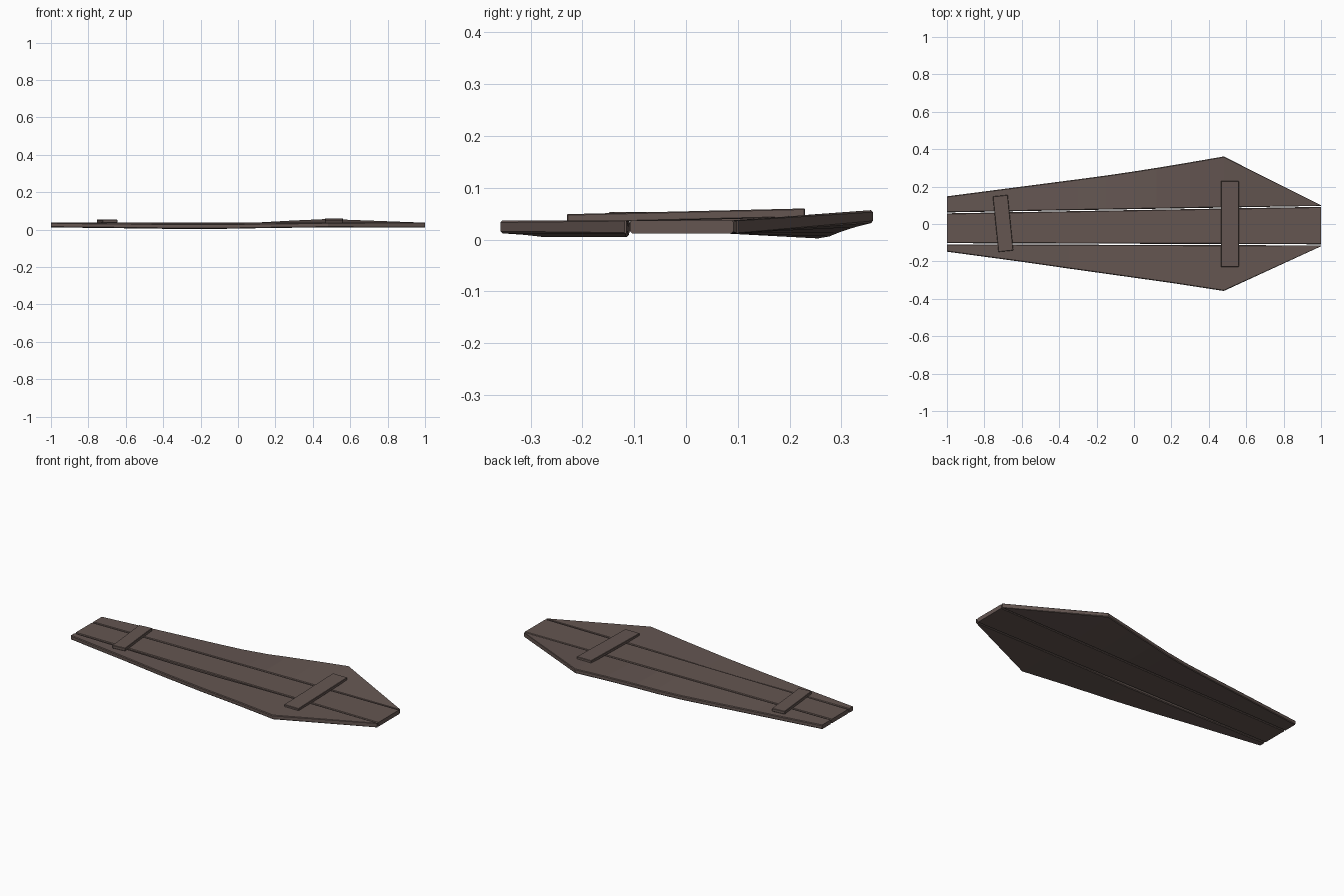
import bpy, bmesh, math

if "Cube" in bpy.data.objects:
    bpy.data.objects.remove(bpy.data.objects["Cube"])

wood = bpy.data.materials.new("dark weathered wood")
wood.diffuse_color = (0.128, 0.093, 0.083, 1)
wood.use_nodes = True
wood.node_tree.nodes["Principled BSDF"].inputs["Base Color"].default_value = wood.diffuse_color
T = 0.025  # plank thickness


def add_object(name, bm):
    bmesh.ops.recalc_face_normals(bm, faces=bm.faces)
    me = bpy.data.meshes.new(name)
    bm.to_mesh(me)
    bm.free()
    me.materials.append(wood)
    ob = bpy.data.objects.new(name, me)
    bpy.context.collection.objects.link(ob)
    return ob


def plank(name, rows):
    """Loft a chamfered board through rows of (x, y0, y1, bottom z0, bottom z1)."""
    bm = bmesh.new()
    rings = []
    for x, y0, y1, z0, z1 in rows:
        w = y1 - y0
        c = min(0.004, w * 0.3)
        ring = []
        for y, h in ((y0 + c, 0), (y1 - c, 0), (y1, c), (y1, T - c),
                     (y1 - c, T), (y0 + c, T), (y0, T - c), (y0, c)):
            z = z0 + (z1 - z0) * (y - y0) / w
            ring.append(bm.verts.new((x, y, z + h)))
        rings.append(ring)
    for a, b in zip(rings, rings[1:]):
        for i in range(8):
            j = (i + 1) % 8
            bm.faces.new((a[i], a[j], b[j], b[i]))
    bm.faces.new(rings[0])
    bm.faces.new(rings[-1])
    return add_object(name, bm)


def batten(name, size, loc, rot):
    bm = bmesh.new()
    bmesh.ops.create_cube(bm, size=1)
    bmesh.ops.scale(bm, vec=size, verts=bm.verts)
    bmesh.ops.bevel(bm, geom=bm.edges[:], offset=0.002, segments=1,
                    affect='EDGES')
    ob = add_object(name, bm)
    ob.location = loc
    ob.rotation_euler = rot


def upper_gap(x):
    return 0.0775 + 0.0175 * x


def lower_gap(x):
    return -0.1085 - 0.003 * x


# middle board
plank("middle_plank", [(x, lower_gap(x) + 0.003, upper_gap(x) - 0.003, 0.012, 0.012)
                       for x in (-1, 0, 1)])

# back board, its outer edge warped down then up: (x, outer y, outer bottom z)
back = [(-1, 0.148, 0.012), (-0.6, 0.200, 0.007), (-0.3, 0.239, 0.003),
        (-0.15, 0.259, 0.002), (0, 0.281, 0.006), (0.12, 0.300, 0.014),
        (0.3, 0.330, 0.024), (0.48, 0.361, 0.032), (1, 0.100, 0.012)]
plank("back_plank", [(x, upper_gap(x) + 0.002, y, 0.012, z) for x, y, z in back])

# front board, sagging slightly in the middle: (x, outer y, bottom z)
front = [(-1, -0.148, 0.012), (-0.6, -0.202, 0.008), (-0.35, -0.238, 0.005),
         (-0.05, -0.280, 0.005), (0.2, -0.315, 0.009), (0.48, -0.358, 0.012),
         (1, -0.119, 0.012)]
plank("front_plank", [(x, y, lower_gap(x) - 0.003, z, z) for x, y, z in front])

# cross battens
batten("wide_batten", (0.095, 0.46, 0.017), (0.513, 0, 0.046), (0.024, 0, 0))
batten("narrow_batten", (0.08, 0.298, 0.018), (-0.70, 0.003, 0.044),
       (0, 0, math.radians(5.8)))
